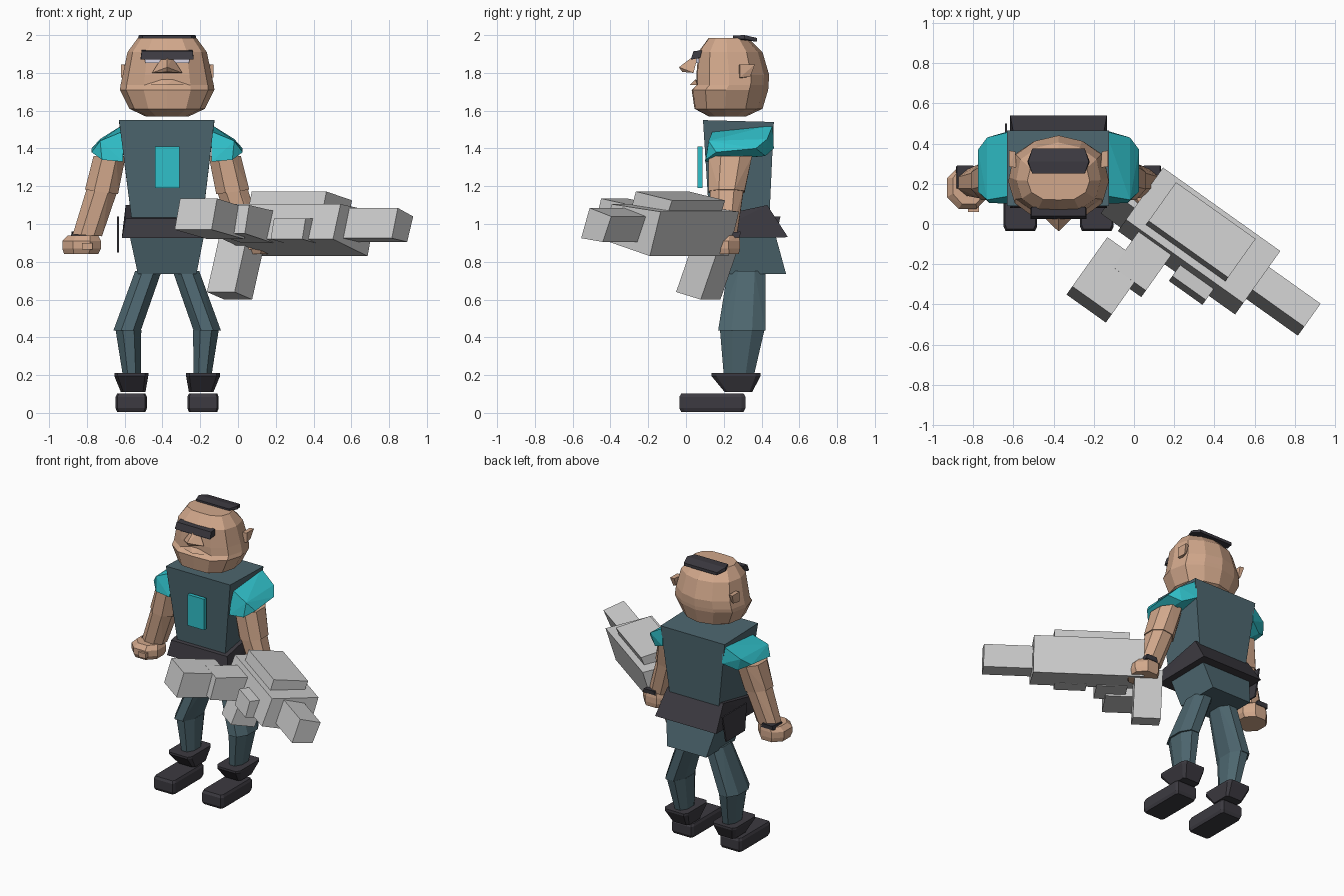
import bpy, bmesh, math
from mathutils import Vector

if "Cube" in bpy.data.objects:
    bpy.data.objects.remove(bpy.data.objects["Cube"])

CX = -0.375  # centre line of the figure


def mat(name, col):
    m = bpy.data.materials.new(name)
    m.diffuse_color = (*col, 1)
    m.use_nodes = True
    m.node_tree.nodes["Principled BSDF"].inputs["Base Color"].default_value = m.diffuse_color
    return m


SKIN = mat("skin", (0.64, 0.39, 0.26))
DARK_TEAL = mat("dark_teal", (0.075, 0.135, 0.16))
CYAN = mat("cyan", (0.03, 0.53, 0.59))
BLACK = mat("charcoal", (0.045, 0.042, 0.052))
GREY = mat("light_grey", (0.62, 0.62, 0.62))
WHITE = mat("eye_white", (0.75, 0.72, 0.85))


def hull(name, pts, m):
    """Flat-faced convex solid around the given points."""
    me = bpy.data.meshes.new(name)
    bm = bmesh.new()
    for p in pts:
        bm.verts.new(p)
    r = bmesh.ops.convex_hull(bm, input=bm.verts[:])
    loose = [v for v in bm.verts if not v.link_faces]
    bmesh.ops.delete(bm, geom=loose, context='VERTS')
    bmesh.ops.dissolve_limit(bm, angle_limit=0.02, verts=bm.verts[:], edges=bm.edges[:])
    bmesh.ops.recalc_face_normals(bm, faces=bm.faces[:])
    bm.to_mesh(me)
    bm.free()
    me.materials.append(m)
    ob = bpy.data.objects.new(name, me)
    bpy.context.collection.objects.link(ob)
    return ob


def pair(name, pts, m):
    """Part given on the -x side plus its mirror across the centre line."""
    hull(name + "_left", pts, m)
    hull(name + "_right", [(2 * CX - p[0], p[1], p[2]) for p in pts], m)


def rect(x0, x1, y0, y1, z, zb=None):
    """Rectangle; optional second height for the back edge."""
    zb = z if zb is None else zb
    return [(x0, y0, z), (x1, y0, z), (x1, y1, zb), (x0, y1, zb)]


def octo(x0, x1, y0, y1, z, zs=0.0, c=0.28):
    """Chamfered rectangle; zs tilts it along x."""
    cx, cy, a, b = (x0 + x1) / 2, (y0 + y1) / 2, (x1 - x0) / 2, (y1 - y0) / 2
    k = 1 - 2 * c
    uv = [(1, k), (k, 1), (-k, 1), (-1, k), (-1, -k), (-k, -1), (k, -1), (1, -k)]
    return [(cx + a * u, cy + b * v, z + zs * u) for u, v in uv]


def loft(name, rings, m):
    me = bpy.data.meshes.new(name)
    bm = bmesh.new()
    rs = [[bm.verts.new(p) for p in r] for r in rings]
    n = len(rs[0])
    for a, b in zip(rs, rs[1:]):
        for i in range(n):
            j = (i + 1) % n
            bm.faces.new((a[i], a[j], b[j], b[i]))
    bm.faces.new(rs[0][::-1])
    bm.faces.new(rs[-1])
    bmesh.ops.recalc_face_normals(bm, faces=bm.faces[:])
    bm.to_mesh(me)
    bm.free()
    me.materials.append(m)
    ob = bpy.data.objects.new(name, me)
    bpy.context.collection.objects.link(ob)


# Head: faceted rings (height, half width, front y, back y)
def head_ring(z, w, yf, yb):
    yc = yf + 0.45 * (yb - yf)
    out = []
    for x, t in [(1, 0), (.9, .55), (.5, .87), (0, 1), (-.5, .87), (-.9, .55),
                 (-1, 0), (-.87, -.6), (-.5, -.97), (0, -1), (.5, -.97), (.87, -.6)]:
        out.append((CX + w * x, yc + t * ((yb - yc) if t > 0 else (yc - yf)), z))
    return out


loft("head", [head_ring(*r) for r in [
    (1.57, .115, .12, .32), (1.61, .20, .045, .405), (1.71, .25, .03, .435),
    (1.735, .247, .055, .437), (1.79, .235, .055, .44), (1.91, .21, .065, .405),
    (1.985, .155, .12, .33)]], SKIN)

# Face and hair
hull("hair_patch", [(CX + s * x, y, z) for s in (-1, 1) for x, y, z in
     [(.13, .25, 1.98), (.155, .31, 1.98), (.13, .375, 1.965),
      (.13, .25, 1.998), (.15, .31, 2.0), (.13, .375, 1.985)]], BLACK)
hull("brow", rect(CX - .14, CX + .14, .025, .075, 1.87, 1.88)
     + rect(CX - .135, CX + .135, .04, .085, 1.915, 1.92), BLACK)
hull("eyes", rect(CX - .115, CX + .115, .052, .07, 1.852)
     + rect(CX - .12, CX + .12, .052, .07, 1.875), WHITE)
hull("nose", [(CX, .035, 1.885), (CX, -.037, 1.83), (CX, -.02, 1.805),
              (CX - .08, .04, 1.80), (CX + .08, .04, 1.80),
              (CX - .03, .06, 1.88), (CX + .03, .06, 1.88)], SKIN)
hull("upper_lip", [(CX - .12, .06, 1.735), (CX + .12, .06, 1.735), (CX, .02, 1.735),
                   (CX - .03, .05, 1.765), (CX + .03, .05, 1.765), (CX, .07, 1.75)], SKIN)
pair("ear", [(-.585, .28, 1.77), (-.595, .34, 1.79), (-.62, .285, 1.775),
             (-.585, .28, 1.84), (-.59, .36, 1.845), (-.62, .285, 1.845),
             (-.62, .365, 1.845), (-.61, .34, 1.78)], SKIN)

# Torso, badge, belt, hips
hull("torso", rect(-.63, -.125, .09, .465, 1.55, 1.54)
     + rect(-.56, -.19, .125, .44, 1.0), DARK_TEAL)
hull("badge", rect(-.44, -.31, .062, .088, 1.19) + rect(-.44, -.31, .062, .088, 1.41), CYAN)
hull("belt", rect(-.595, -.155, .10, .43, 1.03, 1.10)
     + rect(-.615, -.135, .08, .54, .925, .93), BLACK)
hull("hips", rect(-.585, -.17, .14, .46, .99) + rect(-.53, -.22, .21, .53, .735), DARK_TEAL)
hull("hip_pouch", rect(-.64, -.63, .25, .46, .85) + rect(-.64, -.63, .23, .5, 1.04), BLACK)

# Sleeves and arms
pair("sleeve", [(-.61, .14, 1.49), (-.61, .46, 1.525), (-.61, .465, 1.40), (-.61, .10, 1.33),
                (-.73, .12, 1.44), (-.73, .43, 1.45), (-.775, .16, 1.38),
                (-.775, .37, 1.40), (-.72, .105, 1.34), (-.70, .42, 1.36)], CYAN)
pair("upper_arm", octo(-.765, -.595, .12, .35, 1.36, -.0) + octo(-.81, -.635, .12, .31, 1.17, -.012), SKIN)
pair("forearm", octo(-.80, -.64, .125, .305, 1.18, -.01) + octo(-.875, -.72, .14, .27, .94, -.005), SKIN)
pair("wrist_band", rect(-.885, -.79, .165, .285, .915, .93)
     + rect(-.88, -.80, .18, .29, .95, .96), BLACK)
pair("hand", octo(-.92, -.74, .09, .28, .84) + octo(-.93, -.725, .075, .285, .87)
     + octo(-.93, -.725, .075, .285, .91) + octo(-.90, -.74, .1, .28, .94), SKIN)
pair("thumb", rect(-.825, -.77, .06, .12, .865) + rect(-.825, -.77, .06, .12, .90), SKIN)

# Legs and boots
pair("thigh", octo(-.545, -.405, .22, .42, .75) + octo(-.66, -.515, .17, .42, .435), DARK_TEAL)
pair("calf", octo(-.648, -.512, .18, .415, .438) + octo(-.61, -.515, .2, .36, .2), DARK_TEAL)
pair("boot_cuff", octo(-.655, -.475, .135, .395, .21, c=.1)
     + octo(-.655, -.475, .135, .395, .195, c=.1)
     + octo(-.62, -.49, .205, .35, .11, c=.1), BLACK)
pair("foot", octo(-.64, -.49, -.025, .305, .005, c=.06) + octo(-.648, -.482, -.035, .315, .025, c=.06)
     + octo(-.648, -.482, -.035, .315, .085, c=.06) + octo(-.64, -.49, -.025, .305, .102, c=.06), BLACK)

# Gun: boxes in a turned frame (u along the barrel, v across), leaning as they go down
U, V = Vector((.815, -.58, 0)), Vector((.58, .815, 0))


def gun_box(name, u0, u1, v0, v1, top, bottom, lean=.07):
    """top and bottom are (near edge, far edge) heights."""
    pts = []
    for u in (u0, u1):
        for v, i in ((v0, 0), (v1, 1)):
            pts.append(U * u + V * v + Vector((0, 0, top[i])))
            pts.append(U * u + V * (v - lean) + Vector((0, 0, bottom[i])))
    hull(name, pts, GREY)


gun_box("gun_body", -.045, .67, -.005, .312, (1.105, 1.065), (.92, .83))
gun_box("gun_top_rail", .05, .535, .055, .29, (1.172, 1.125), (1.08, 1.05), .03)
gun_box("gun_barrel", .64, .985, .075, .215, (1.085, 1.04), (.925, .905), .055)
gun_box("gun_side_mount", .04, .24, -.235, .02, (1.10, 1.065), (.95, .90), .04)
gun_box("gun_side_drum", -.07, .17, -.43, -.13, (1.135, 1.08), (.97, .92), .05)
gun_box("gun_side_block", .305, .51, -.10, .02, (1.03, 1.03), (.92, .90), .03)

# Slanted grip below the gun body
hull("gun_grip", [c + U * (.09 * a) + V * (.08 * b) + Vector((0, 0, -.02 * b))
     for c in (Vector((-.045, .065, .62)), Vector((.02, .165, .91)))
     for a in (-1, 1) for b in (-1, 1)], GREY)
